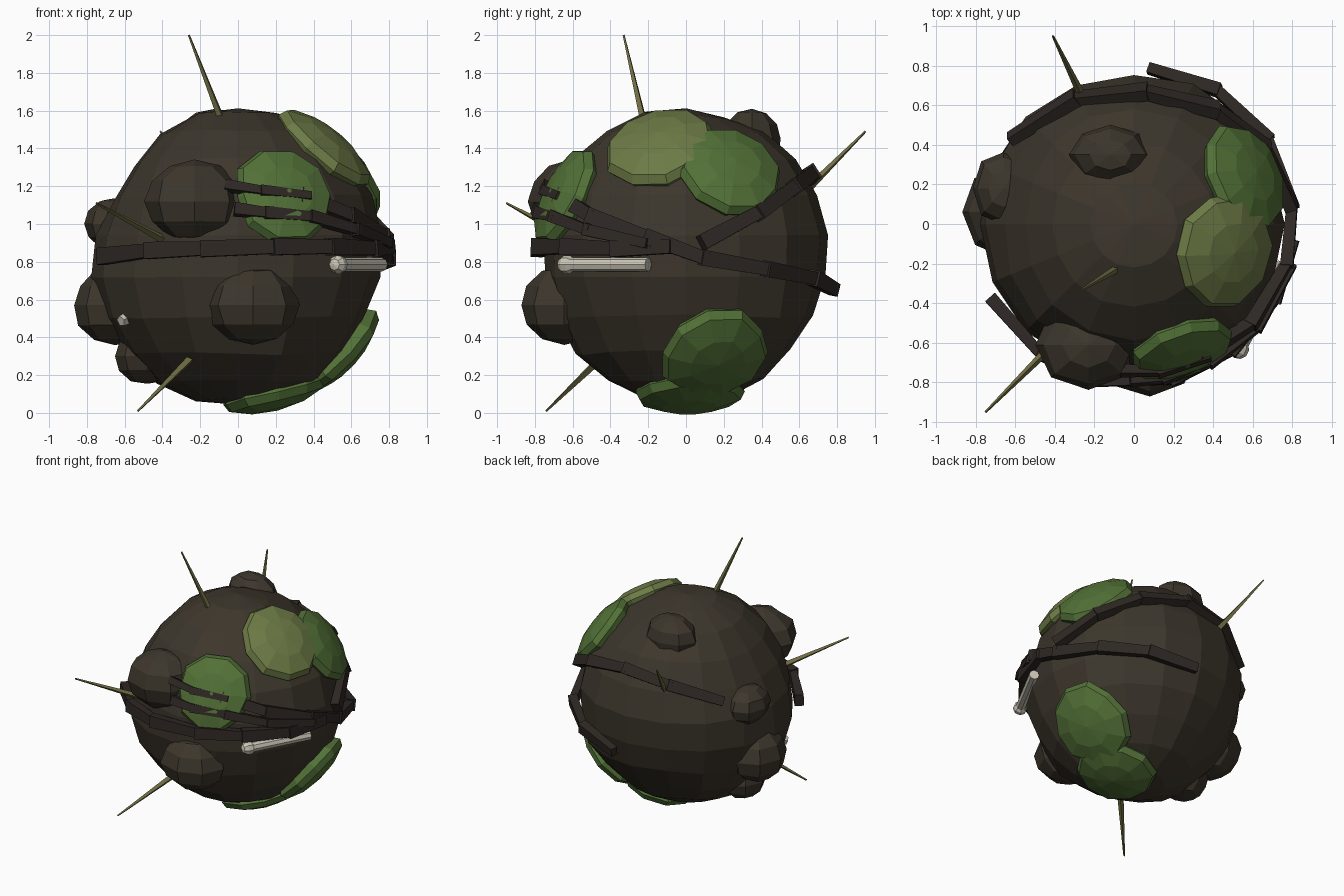
import bpy, bmesh, math, random
from mathutils import Vector, Matrix, noise

if "Cube" in bpy.data.objects:
    bpy.data.objects.remove(bpy.data.objects["Cube"])

random.seed(4)
C = Vector((0, 0, 0.83))          # ball centre


def mat(name, rgb):
    m = bpy.data.materials.new(name)
    m.diffuse_color = (*rgb, 1)
    m.use_nodes = True
    m.node_tree.nodes["Principled BSDF"].inputs["Base Color"].default_value = m.diffuse_color
    return m


MUD = mat("mud", (0.046, 0.037, 0.025))
MOSS = mat("moss", (0.085, 0.165, 0.038))
DRY_MOSS = mat("dry_moss", (0.15, 0.195, 0.06))
BARK = mat("bark", (0.028, 0.021, 0.018))
BONE = mat("bone", (0.60, 0.56, 0.47))
THORN = mat("thorn", (0.16, 0.15, 0.055))


def finish(bm, name, m):
    bmesh.ops.recalc_face_normals(bm, faces=bm.faces)
    me = bpy.data.meshes.new(name)
    bm.to_mesh(me)
    bm.free()
    me.materials.append(m)
    ob = bpy.data.objects.new(name, me)
    bpy.context.collection.objects.link(ob)
    return ob


def lumpy_ball(name, centre, scale, seg, rings, amount, dents=()):
    """Faceted ball with noise and broad dents or bulges (direction, depth)."""
    bm = bmesh.new()
    bmesh.ops.create_uvsphere(bm, u_segments=seg, v_segments=rings, radius=1)
    for v in bm.verts:
        n = v.co.normalized()
        k = 1 + amount * noise.noise(n * 1.7 + Vector(centre) * 5)
        for d, depth in dents:
            k += depth * max(0, n.dot(Vector(d).normalized())) ** 6
        v.co = [c + s * p * k for c, s, p in zip(centre, scale, n)]
    return finish(bm, name, MUD)


def frame(origin, along, up):
    """Matrix with x along the path and z close to up."""
    x = along.normalized()
    y = up.cross(x).normalized()
    z = x.cross(y)
    return Matrix.Translation(origin) @ Matrix((x, y, z)).transposed().to_4x4()


def moss_patch(name, target, radius, m, sides=10):
    """Thick faceted cap that follows the ball surface."""
    d = (Vector(target) - C).normalized()
    q = d.to_track_quat('Z', 'Y')
    bm = bmesh.new()
    wob = [random.uniform(0.93, 1.06) for _ in range(sides)]
    rings = []
    for f, r in ((0.95, 0.73), (1.0, 0.795), (0.88, 0.83), (0.48, 0.842)):
        ring = []
        for i in range(sides):
            a = 2 * math.pi * i / sides
            t = radius / 0.8 * f * wob[i]
            p = Vector((math.sin(t) * math.cos(a), math.sin(t) * math.sin(a), math.cos(t)))
            ring.append(bm.verts.new(C + q @ p * r))
        rings.append(ring)
    for lo, hi in zip(rings, rings[1:]):
        for i in range(sides):
            j = (i + 1) % sides
            bm.faces.new((lo[i], lo[j], hi[j], hi[i]))
    top = bm.verts.new(C + d * 0.845)
    for i in range(sides):
        bm.faces.new((rings[-1][i], rings[-1][(i + 1) % sides], top))
    bm.faces.new(rings[0][::-1])
    return finish(bm, name, m)


def vine(name, pts, width, thick, radius=0.81):
    """Chain of overlapping tapered bark slats wrapped round the ball."""
    P = [C + (Vector(p) - C).normalized() * radius for p in pts]
    bm = bmesh.new()
    for a, b in zip(P, P[1:]):
        mid = (a + b) / 2
        L = (b - a).length + 0.04
        M = frame(mid, b - a, mid - C)
        for v in bmesh.ops.create_cube(bm, size=1)["verts"]:
            k = 1.0 if v.co.x < 0 else 0.8
            v.co = M @ Vector((v.co.x * L, v.co.y * width * k, v.co.z * thick * k))
    return finish(bm, name, BARK)


def rod(name, a, b, r1, r2, sides, m, knob=0):
    a, b = Vector(a), Vector(b)
    q = (b - a).to_track_quat('Z', 'Y').to_matrix().to_4x4()
    bm = bmesh.new()
    bmesh.ops.create_cone(bm, cap_ends=True, segments=sides, radius1=r1, radius2=r2,
                          depth=(b - a).length, matrix=Matrix.Translation((a + b) / 2) @ q)
    if knob:
        bmesh.ops.create_uvsphere(bm, u_segments=8, v_segments=5, radius=knob,
                                  matrix=Matrix.Translation(a) @ q)
    return finish(bm, name, m)


# Main mud ball and its lumps
dents = [((-0.75, 0, 0.5), -0.07), ((-1, -0.1, -0.1), 0.03), ((1, 0, -0.25), -0.05),
         ((0, 0.8, -0.6), -0.045), ((0, 0.8, 0.5), -0.02), ((0.2, -0.6, -0.7), -0.01)]
lumpy_ball("mud_ball", C, (0.78, 0.77, 0.785), 16, 11, 0.05, dents)
lumps = [((-0.23, -0.61, 1.12), (0.265, 0.23, 0.215)),
         ((0.08, -0.645, 0.57), (0.25, 0.23, 0.205)),
         ((-0.65, 0.06, 0.57), (0.22, 0.24, 0.21)),
         ((-0.66, 0.18, 1.00), (0.155, 0.19, 0.14)),
         ((-0.48, -0.02, 0.30), (0.17, 0.19, 0.15)),
         ((-0.12, 0.35, 1.45), (0.205, 0.155, 0.16))]
for i, (c, s) in enumerate(lumps):
    lumpy_ball(f"mud_lump_{i + 1}", c, s, 8, 6, 0.08)

# Moss patches
moss_patch("moss_top", (0.45, -0.13, 1.41), 0.315, DRY_MOSS)
moss_patch("moss_right", (0.56, 0.24, 1.29), 0.295, MOSS)
moss_patch("moss_front", (0.25, -0.66, 1.15), 0.285, MOSS)
moss_patch("moss_low_right", (0.56, 0.165, 0.28), 0.305, MOSS)
moss_patch("moss_bottom", (0.20, 0.02, 0.05), 0.305, MOSS)

# Bark vines
vine("vine_front", [(-0.70, -0.38, 0.83), (-0.47, -0.66, 0.86), (-0.18, -0.79, 0.87),
                    (0.20, -0.79, 0.88), (0.50, -0.64, 0.88), (0.72, -0.38, 0.87),
                    (0.81, -0.10, 0.88)], 0.09, 0.065)
vine("vine_side", [(0.36, -0.70, 1.16), (0.60, -0.50, 1.04), (0.77, -0.20, 0.93),
                   (0.82, 0.10, 0.82), (0.68, 0.44, 0.76), (0.42, 0.69, 0.71),
                   (0.09, 0.76, 0.66)], 0.085, 0.065, 0.805)
vine("vine_back", [(0.80, 0.10, 0.91), (0.68, 0.40, 1.07), (0.41, 0.58, 1.20),
                   (0.05, 0.67, 1.27), (-0.30, 0.62, 1.21), (-0.60, 0.43, 1.10)], 0.085, 0.065, 0.80)
vine("twig_upper", [(-0.05, -0.76, 1.21), (0.14, -0.76, 1.18), (0.38, -0.70, 1.16)], 0.055, 0.05, 0.83)
vine("twig_lower", [(0.0, -0.80, 1.08), (0.16, -0.79, 1.06), (0.40, -0.71, 1.04),
                    (0.64, -0.53, 0.97), (0.79, -0.22, 0.90)], 0.065, 0.055, 0.825)

# Bones poking out of the mud
rod("bone", (0.53, -0.63, 0.785), (0.76, -0.20, 0.785), 0.037, 0.037, 8, BONE, 0.052)
rod("bone_stub", (-0.50, -0.26, 0.54), (-0.62, -0.37, 0.485), 0.05, 0.03, 5, BONE)

# Thorns
thorns = [((-0.06, -0.21, 1.48), (-0.26, -0.33, 2.00)),
          ((-0.25, 0.62, 1.16), (-0.41, 0.95, 1.49)),
          ((-0.40, -0.60, 0.92), (-0.75, -0.95, 1.11)),
          ((-0.25, -0.45, 0.29), (-0.53, -0.74, 0.01))]
for i, (a, b) in enumerate(thorns):
    rod(f"thorn_{i + 1}", a, b, 0.023, 0.006, 4, THORN)
